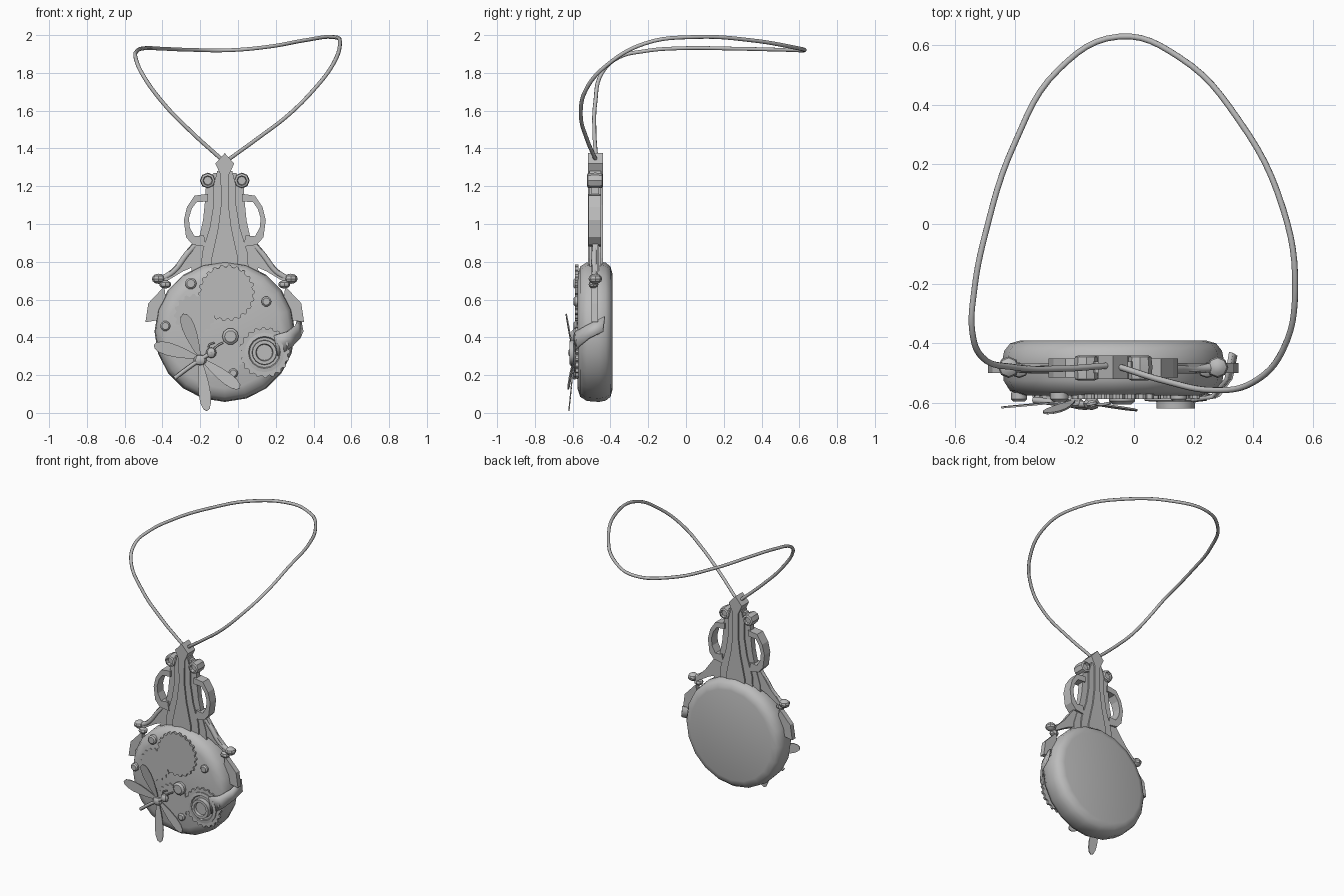
import bpy, bmesh
from math import sin, cos, pi, radians
from mathutils import Vector, Matrix

cube = bpy.data.objects.get("Cube")
if cube:
    bpy.data.objects.remove(cube, do_unlink=True)

metal = bpy.data.materials.new("grey metal")
GREY = (0.5, 0.5, 0.5, 1)
metal.use_nodes = True
metal.diffuse_color = GREY
metal.node_tree.nodes["Principled BSDF"].inputs["Base Color"].default_value = GREY

CX, CZ = -0.07, 0.43      # pendant axis
FACE = -0.575             # front of the case


def finish(name, bm, smooth=None):
    bmesh.ops.recalc_face_normals(bm, faces=bm.faces)
    me = bpy.data.meshes.new(name)
    bm.to_mesh(me)
    bm.free()
    ob = bpy.data.objects.new(name, me)
    bpy.context.collection.objects.link(ob)
    me.materials.append(metal)
    if smooth:
        bpy.ops.object.select_all(action='DESELECT')
        ob.select_set(True)
        bpy.context.view_layer.objects.active = ob
        bpy.ops.object.shade_smooth_by_angle(angle=radians(smooth))
    return ob


def plate(name, outline, y0, y1):
    """Extrude an x-z outline from y0 to y1."""
    bm = bmesh.new()
    f = bm.faces.new([bm.verts.new((x, y0, z)) for x, z in outline])
    out = bmesh.ops.extrude_face_region(bm, geom=[f])["geom"]
    bmesh.ops.translate(bm, vec=(0, y1 - y0, 0),
                        verts=[v for v in out if isinstance(v, bmesh.types.BMVert)])
    return finish(name, bm)


def lathe(name, x, z, profile, n, smooth=40):
    """Spin (radius, y) points about an axis running along y."""
    bm = bmesh.new()
    vs = [bm.verts.new((x + r, y, z)) for r, y in profile]
    es = [bm.edges.new(p) for p in zip(vs, vs[1:])]
    bmesh.ops.spin(bm, geom=vs + es, cent=(x, 0, z), axis=(0, 1, 0),
                   angle=2 * pi, steps=n, use_merge=True)
    bmesh.ops.remove_doubles(bm, verts=bm.verts, dist=1e-5)
    return finish(name, bm, smooth)


def gear(name, x, z, r, teeth, y0, y1, depth=0.012):
    pts = []
    for i in range(teeth * 4):
        a = 2 * pi * i / (teeth * 4)
        q = r if i % 4 < 2 else r - depth
        pts.append((x + q * cos(a), z + q * sin(a)))
    return plate(name, pts, y0, y1)


def tube(name, pts, radius, sides=2):
    cu = bpy.data.curves.new(name, 'CURVE')
    cu.dimensions = '3D'
    cu.bevel_depth, cu.bevel_resolution, cu.resolution_u = radius, sides, 6
    cu.use_fill_caps = True
    sp = cu.splines.new('BEZIER')
    sp.bezier_points.add(len(pts) - 1)
    for b, p in zip(sp.bezier_points, pts):
        b.co = p
        b.handle_left_type = b.handle_right_type = 'AUTO'
    ob = bpy.data.objects.new(name, cu)
    bpy.context.collection.objects.link(ob)
    cu.materials.append(metal)
    bpy.ops.object.select_all(action='DESELECT')
    ob.select_set(True)
    bpy.context.view_layer.objects.active = ob
    bpy.ops.object.convert(target='MESH')
    bpy.ops.object.shade_smooth_by_angle(angle=radians(50))


def bead(name, loc, size):
    bm = bmesh.new()
    bmesh.ops.create_uvsphere(bm, u_segments=8, v_segments=6, radius=1,
                              matrix=Matrix.Translation(loc) @ Matrix.Diagonal((*size, 1)))
    return finish(name, bm, 30)


# Round case
lathe("case", CX, CZ, [(0, FACE), (.30, FACE), (.345, -.56), (.367, -.525), (.372, -.46),
                       (.365, -.425), (.345, -.4), (.31, -.39), (0, -.39)], 20)

# Layered neck
def symmetric(half):
    return [(CX + x, z) for x, z in half] + [(CX - x, z) for x, z in reversed(half) if x]

plate("neck_outer", symmetric([(.06, 1.27), (.10, 1.2), (.105, 1.12), (.115, 1.02),
                               (.135, .93), (.175, .8), (.18, .7)]), -.5, -.46)
plate("neck_middle", symmetric([(.04, 1.28), (.06, 1.2), (.06, 1.1), (.08, .98),
                                (.12, .85), (.13, .7)]), -.51, -.45)
plate("neck_spine", symmetric([(0, 1.375), (.05, 1.32), (.022, 1.26), (.02, 1.1),
                               (.035, .98), (.07, .82), (.07, .7)]), -.52, -.44)

# Paired side ornaments
for s, side in ((1, "left"), (-1, "right")):
    def m(pts):
        return [(CX + s * x, z) for x, z in pts]
    plate(side + "_handle", m([(.09, 1.16), (.16, 1.15), (.2, 1.09), (.217, 1.02), (.205, .93),
                               (.17, .89), (.10, .88), (.11, .94), (.16, .935), (.185, .98),
                               (.19, 1.03), (.175, 1.08), (.15, 1.115), (.09, 1.12)]), -.515, -.45)
    lathe(side + "_curl", CX + s * .09, 1.23,
          [(0, -.505), (.022, -.505), (.026, -.525), (.038, -.52), (.042, -.48),
           (.038, -.445), (.026, -.44), (.022, -.455), (0, -.455)], 8, 20)
    plate(side + "_fin", m([(.30, .5), (.42, .48), (.405, .58), (.32, .67)]), -.5, -.465)
    plate(side + "_shoulder", m([(.13, .9), (.17, .9), (.25, .79), (.33, .71), (.32, .69),
                                 (.22, .75), (.15, .78)]), -.495, -.465)
    tube(side + "_arm", [(CX + s * x, y, z) for x, y, z in
                         ((.13, -.48, .92), (.2, -.485, .84), (.27, -.485, .75), (.35, -.48, .7))], .016)
    bead(side + "_arm_tip", (CX + s * .35, -.48, .71), (.036, .036, .027))
    bead(side + "_arm_bud", (CX + s * .315, -.49, .68), (.032, .026, .022))

# Neck cord
tube("cord", [(-.09, -.475, 1.345), (-.25, -.485, 1.49), (-.4, -.48, 1.645), (-.51, -.445, 1.80),
              (-.542, -.36, 1.88), (-.535, -.22, 1.915), (-.5, -.04, 1.93), (-.4, .27, 1.928),
              (-.25, .52, 1.922), (-.05, .628, 1.92), (.15, .56, 1.937), (.35, .35, 1.972),
              (.5, .05, 1.99), (.54, -.22, 1.955), (.5, -.42, 1.84), (.4, -.53, 1.71),
              (.27, -.557, 1.58), (.1, -.525, 1.45), (-.045, -.48, 1.345)], .0105)

# Gears and rivets on the dial
gear("upper_gear", -.06, .635, .15, 22, FACE + .005, FACE - .012)
gear("side_gear", -.23, .52, .11, 16, FACE + .005, FACE - .006)
gear("lower_gear", -.09, .30, .12, 18, FACE + .005, FACE - .006)
gear("spool_gear", .14, .32, .135, 20, FACE + .005, FACE - .01)
lathe("spool", .14, .32, [(.105, FACE), (.105, -.592), (.085, -.595), (.08, -.588), (.066, -.588),
                          (.064, -.618), (.046, -.618), (.042, -.6), (0, -.6)], 16, 25)
for x, z, r, h in ((-.04, .405, .044, .03), (-.25, .685, .031, .02), (.15, .59, .027, .02),
                   (-.385, .46, .027, .02), (-.025, .21, .025, .02)):
    lathe("rivet", x, z, [(r, FACE + .01), (r, FACE - h * .6), (r * .7, FACE - h), (0, FACE - h)], 10)

# Leaf strap wrapping the case edge
bm = bmesh.new()
rows = [((.19, -.59, .41), (.21, -.59, .30)), ((.26, -.58, .43), (.285, -.572, .35)),
        ((.31, -.52, .465), (.325, -.515, .395)), ((.325, -.43, .51), (.34, -.44, .43))]
rows = [[bm.verts.new(p) for p in r] for r in rows]
for a, b in zip(rows, rows[1:]):
    bm.faces.new((a[0], a[1], b[1], b[0]))
strap = finish("leaf_strap", bm, 50)
mod = strap.modifiers.new("thickness", 'SOLIDIFY')
mod.thickness, mod.offset = .014, 0

# Dragonfly: body, head and four wings
tube("dragonfly_body", [(-.335, -.59, .185), (-.24, -.6, .255), (-.14, -.605, .32)], .011)
bead("dragonfly_thorax", (-.2, -.6, .28), (.035, .018, .028))
bead("dragonfly_head", (-.142, -.602, .318), (.028, .022, .028))
for x in (-.155, -.11):
    tube("dragonfly_feeler", [(-.14, -.6, .325), (x, -.605, .355), (x + .03, -.6, .372)], .005)
root = Vector((-.2, -.592, .29))
for tip, width in (((-.29, -.635, .525), .043), ((-.445, -.615, .36), .043),
                   ((-.165, -.62, .01), .04), ((.01, -.625, .13), .04)):
    along = Vector(tip) - root
    across = along.cross(Vector((0, 1, 0))).normalized()
    bm = bmesh.new()
    ring = []
    for i in range(16):
        a = 2 * pi * i / 16
        t = (1 - cos(a)) / 2
        ring.append(bm.verts.new(root + along * t + across * width * sin(a) * (.35 + .75 * t)))
    bm.faces.new(ring)
    wing = finish("dragonfly_wing", bm)
    mod = wing.modifiers.new("thickness", 'SOLIDIFY')
    mod.thickness, mod.offset = .006, 0
